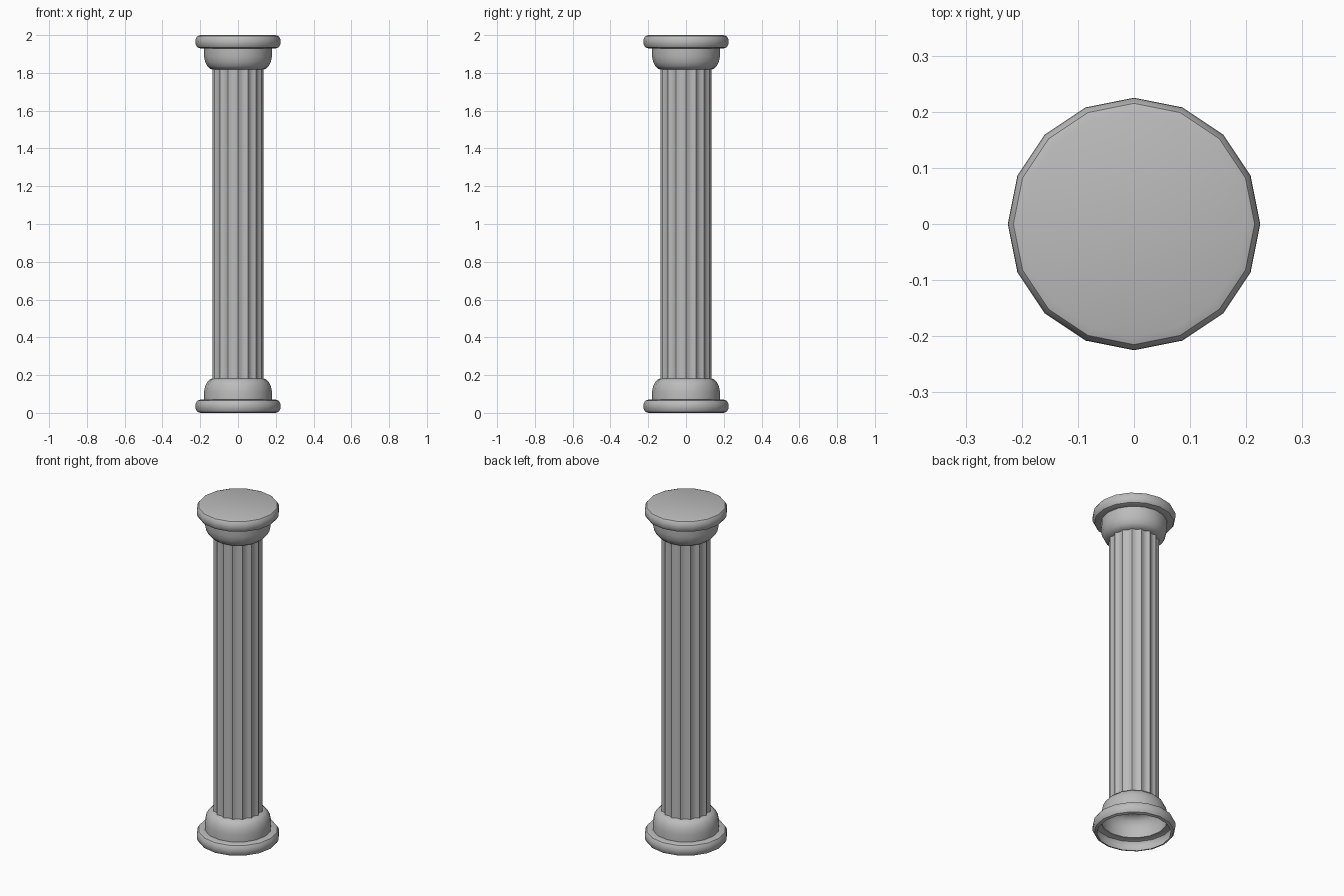
import bpy, bmesh
from math import cos, sin, pi, radians

cube = bpy.data.objects.get("Cube")
if cube:
    bpy.data.objects.remove(cube, do_unlink=True)

SIDES = 16

stone = bpy.data.materials.new("grey_stone")
stone.use_nodes = True
stone.diffuse_color = (0.5, 0.5, 0.5, 1)
stone.node_tree.nodes["Principled BSDF"].inputs["Base Color"].default_value = (0.5, 0.5, 0.5, 1)


def skin(name, rings, cap_top=False, angle=40):
    """Join closed rings of points, listed bottom to top, into a smooth shell."""
    bm = bmesh.new()
    loops = [[bm.verts.new(p) for p in ring] for ring in rings]
    for low, high in zip(loops, loops[1:]):
        n = len(low)
        for i in range(n):
            j = (i + 1) % n
            bm.faces.new((low[i], low[j], high[j], high[i]))
    if cap_top:
        bm.faces.new(loops[-1])
    mesh = bpy.data.meshes.new(name)
    bm.to_mesh(mesh)
    bm.free()
    mesh.materials.append(stone)
    obj = bpy.data.objects.new(name, mesh)
    bpy.context.collection.objects.link(obj)
    bpy.ops.object.select_all(action='DESELECT')
    obj.select_set(True)
    bpy.context.view_layer.objects.active = obj
    bpy.ops.object.shade_smooth_by_angle(angle=radians(angle))
    return obj


def circle(r, z):
    return [(r * cos(2 * pi * i / SIDES), r * sin(2 * pi * i / SIDES), z)
            for i in range(SIDES)]


# Moulding profile (radius, distance from the column's end): slab, step, rounded collar
profile = [(0.2, 0), (0.215, 0.005), (0.224, 0.02), (0.225, 0.035), (0.224, 0.05),
           (0.215, 0.065), (0.2, 0.07), (0.18, 0.07), (0.18, 0.113), (0.174, 0.142),
           (0.163, 0.164), (0.146, 0.18), (0.12, 0.184)]

# Base is an open shell, capital is its mirror with a flat top
skin("base", [circle(r, z) for r, z in profile])
skin("capital", [circle(r, 2 - z) for r, z in reversed(profile)], cap_top=True)

# Fluted shaft: shallow concave grooves meeting in sharp ridges
STEPS = 4
section = []
for i in range(SIDES * STEPS):
    a = 2 * pi * i / (SIDES * STEPS)
    r = 0.135 - 0.011 * sin(pi * (i % STEPS) / STEPS)
    section.append((r * cos(a), r * sin(a)))
skin("shaft", [[(x, y, z) for x, y in section] for z in (0.182, 1.818)], angle=50)
